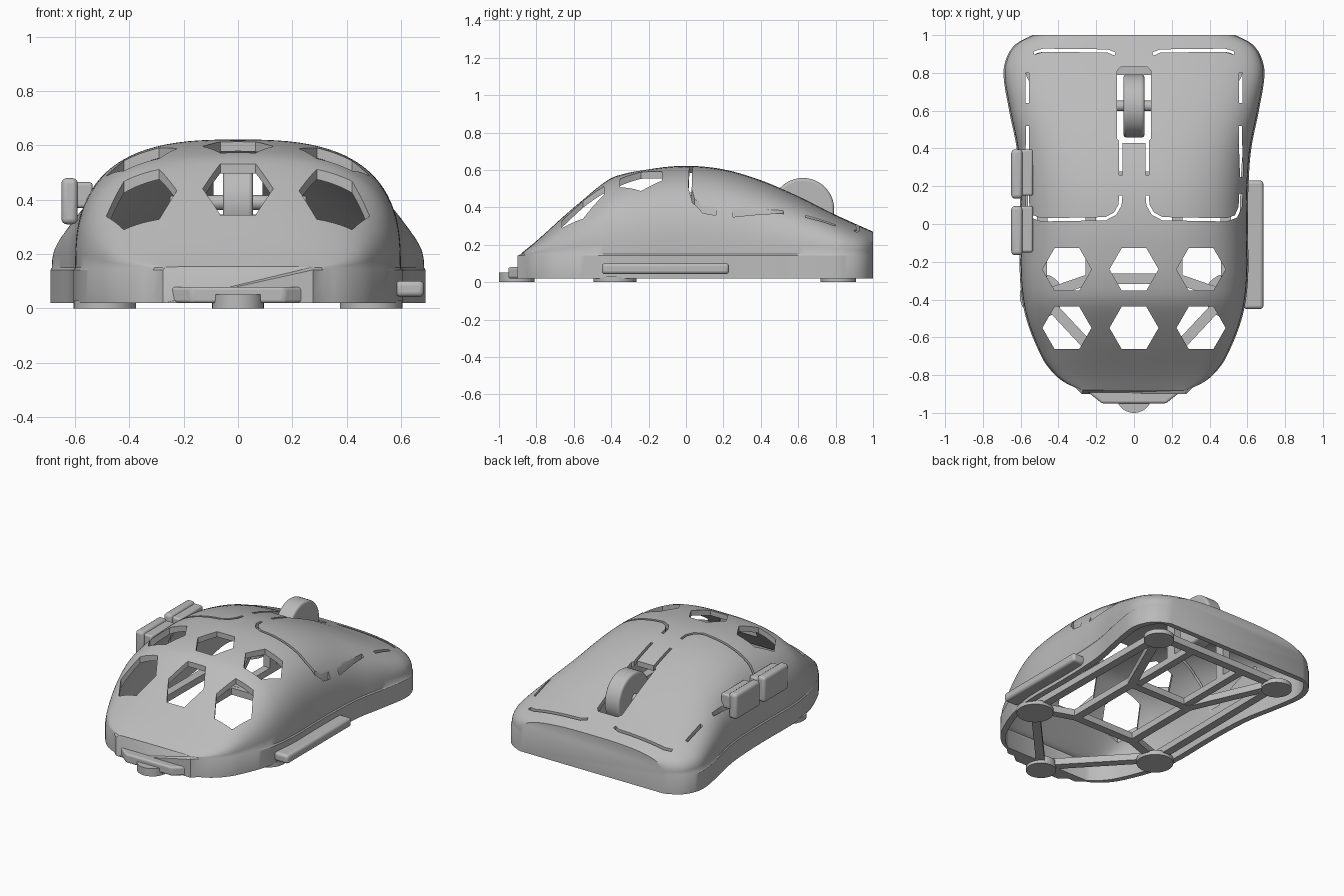
import bpy, bmesh, math
from mathutils import Vector

if "Cube" in bpy.data.objects:
    bpy.data.objects.remove(bpy.data.objects["Cube"])

grey = bpy.data.materials.new("plain_grey")
grey.use_nodes = True
grey.diffuse_color = (0.5, 0.5, 0.5, 1)
grey.node_tree.nodes["Principled BSDF"].inputs["Base Color"].default_value = (0.5, 0.5, 0.5, 1)


def finish(name, bm, bevel=0):
    bmesh.ops.recalc_face_normals(bm, faces=bm.faces)
    mesh = bpy.data.meshes.new(name)
    bm.to_mesh(mesh)
    bm.free()
    mesh.materials.append(grey)
    ob = bpy.data.objects.new(name, mesh)
    bpy.context.collection.objects.link(ob)
    if bevel:
        mod = ob.modifiers.new("rounding", "BEVEL")
        mod.width, mod.segments = bevel, 4
    return ob


def activate(ob):
    bpy.ops.object.select_all(action="DESELECT")
    ob.select_set(True)
    bpy.context.view_layer.objects.active = ob


def smooth(ob):
    activate(ob)
    bpy.ops.object.shade_smooth_by_angle(angle=math.radians(35))


def prism(name, outline, z0, z1, bevel=0):
    bm = bmesh.new()
    low = [bm.verts.new((x, y, z0)) for x, y in outline]
    high = [bm.verts.new((x, y, z1)) for x, y in outline]
    bm.faces.new(low)
    bm.faces.new(high)
    for i in range(len(low)):
        j = (i + 1) % len(low)
        bm.faces.new((low[i], low[j], high[j], high[i]))
    return finish(name, bm, bevel)


def box(name, x0, x1, y0, y1, z0, z1, bevel=0):
    return prism(name, [(x0, y0), (x1, y0), (x1, y1), (x0, y1)], z0, z1, bevel)


def strip(name, path, width, z0, z1):
    # constant-width band along a plan path
    pts = [Vector(p) for p in path]
    left, right = [], []
    for i, p in enumerate(pts):
        d = (pts[min(i + 1, len(pts) - 1)] - pts[max(i - 1, 0)]).normalized()
        n = Vector((-d.y, d.x)) * width / 2
        left.append(p + n)
        right.append(p - n)
    return prism(name, left + right[::-1], z0, z1)


def curve_at(keys, y):
    # smooth interpolation through key points
    def slope(i):
        a, b = keys[max(i - 1, 0)], keys[min(i + 1, len(keys) - 1)]
        return (b[1] - a[1]) / (b[0] - a[0])
    i = 0
    while i < len(keys) - 2 and y > keys[i + 1][0]:
        i += 1
    (ya, a), (yb, b) = keys[i], keys[i + 1]
    h = yb - ya
    t = (y - ya) / h
    return ((2*t**3 - 3*t*t + 1) * a + (t**3 - 2*t*t + t) * h * slope(i)
            + (3*t*t - 2*t**3) * b + (t**3 - t*t) * h * slope(i + 1))


# Shell: lofted sections, outer and inner skin joined at the bottom rim
HEIGHT = [(-.88, .155), (-.8, .22), (-.6, .4), (-.42, .545), (-.33, .58), (-.2, .605), (0, .622),
          (.2, .603), (.4, .545), (.6, .46), (.8, .36), (1, .27)]
WIDTH = [(-.88, .27), (-.84, .36), (-.78, .43), (-.7, .485), (-.5, .565), (-.3, .597), (0, .597),
         (.2, .6), (.4, .615), (.6, .655), (.8, .685), (.9, .66), (.96, .61), (1, .53)]
WALL, SEAM, FLOOR, STEPS, ARC = .035, .15, .02, 64, 48


def skin(bm, inset):
    rows = []
    for k in range(STEPS + 1):
        f = (1 - math.cos(math.pi * k / STEPS)) / 2
        f = .5 * f + .5 * k / STEPS
        y = -.88 + inset + f * (1.88 - 2 * inset)
        w = curve_at(WIDTH, y) - inset
        h = max(curve_at(HEIGHT, y) - inset - SEAM, .004)
        lip = 0 if inset else .006
        yl = y - .02 if k == 0 and not inset else y
        pts = [(w + lip, yl, FLOOR), (w + lip, yl, SEAM - .008)]
        for a in range(ARC + 1):
            t = math.pi * a / ARC
            c, s = math.cos(t), max(math.sin(t), 0)
            pts.append((math.copysign(abs(c) ** (2 / 2.8), c) * w, y, SEAM + h * s ** (2 / 2.8)))
        pts += [(-x, yy, z) for x, yy, z in pts[1::-1]]
        rows.append([bm.verts.new(p) for p in pts])
    for a, b in zip(rows, rows[1:]):
        for i in range(len(a) - 1):
            bm.faces.new((a[i], a[i + 1], b[i + 1], b[i]))
    for row in (rows[0], rows[-1]):
        bm.faces.new(row)
    return [r[0] for r in rows] + [r[-1] for r in rows[::-1]]


bm = bmesh.new()
outer, inner = skin(bm, 0), skin(bm, WALL)
for i in range(len(outer)):
    j = (i + 1) % len(outer)
    bm.faces.new((outer[i], outer[j], inner[j], inner[i]))
shell = finish("shell", bm)

# Cutters: hexagonal vents, wheel opening, button slits
cutters = []
for x in (-.355, 0, .355):
    for y in (-.24, -.55):
        hexagon = [(x + .13 * math.cos(a * math.pi / 3), y + .13 * math.sin(a * math.pi / 3)) for a in range(6)]
        cutters.append(prism("vent_cutter", hexagon, .2, 1))
opening = [(-.09, .45), (-.065, .43), (.065, .43), (.09, .45), (.09, .81), (.07, .83), (-.07, .83), (-.09, .81)]
cutters.append(prism("wheel_cutter", opening, .2, 1))
SLITS = [[(.07, .26), (.07, .46)],
         [(.1, .9), (.14, .916), (.48, .92), (.53, .905)],
         [(.57, .25), (.565, .39), (.563, .52)],
         [(.565, .64), (.565, .8)],
         [(.07, .15), (.074, .1), (.1, .055), (.15, .028), (.49, .022), (.54, .04), (.562, .09), (.566, .16)]]
for side in (-1, 1):
    for path in SLITS:
        cutters.append(strip("slit_cutter", [(side * x, y) for x, y in path], .017, .21, 1))
activate(shell)
for c in cutters:
    c.hide_render = True
    mod = shell.modifiers.new("cut", "BOOLEAN")
    mod.operation, mod.solver, mod.object = "DIFFERENCE", "EXACT", c
    bpy.ops.object.modifier_apply(modifier=mod.name)
    bpy.data.objects.remove(c)
smooth(shell)

# Scroll wheel and axle
def cylinder(name, radius, depth, place, axis="Z", bevel=0):
    bm = bmesh.new()
    bmesh.ops.create_cone(bm, cap_ends=True, segments=48, radius1=radius, radius2=radius, depth=depth)
    ob = finish(name, bm, bevel)
    ob.location = place
    if axis == "X":
        ob.rotation_euler.y = math.pi / 2
    if bevel:
        ob.modifiers["rounding"].limit_method = "ANGLE"
    smooth(ob)
    return ob


cylinder("scroll_wheel", .167, .11, (0, .625, .39), "X", .015)
cylinder("wheel_axle", .028, .5, (0, .625, .39), "X")

# Thumb buttons on the right side
for label, y in (("front", .265), ("rear", -.035)):
    smooth(box(label + "_thumb_button", -.65, -.59, y - .13, y + .13, .31, .48, .02))
    smooth(box(label + "_thumb_button_stem", -.61, -.535, y - .115, y + .13, .37, .465, .012))

# Side rail and rear tab
smooth(box("side_rail", .58, .685, -.45, .23, .043, .102, .018))
tab = prism("rear_tab", [(-.27, -.87), (-.2, -.925), (-.17, -.95), (.17, -.95), (.2, -.925), (.27, -.87)], .02, .08, .012)
smooth(tab)

# Feet and the open base frame
FEET = {"rear": (0, -.905), "mid_left": (.49, -.38), "mid_right": (-.49, -.38),
        "front_left": (.48, .815), "front_right": (-.48, .815)}
for label, (x, y) in FEET.items():
    height = .052 if label == "rear" else .03
    cylinder(label + "_foot", .095 if y < -.8 or y > 0 else .115, height, (x, y, height / 2))
NODES = {"mid_left": (.23, -.29), "mid_right": (-.23, -.29), "front_left": (.23, .25), "front_right": (-.23, .25)}
n, f = NODES, FEET
struts = [(f[k], n[k]) for k in n]
struts += [(n["mid_left"], n["mid_right"]), (n["front_left"], n["front_right"]),
           (n["mid_left"], n["front_left"]), (n["mid_right"], n["front_right"]),
           (f["rear"], f["mid_left"]), (f["rear"], f["mid_right"]), (f["front_left"], f["front_right"]),
           (f["mid_left"], f["front_left"]), (f["mid_right"], f["front_right"])]
for i, path in enumerate(struts):
    strip("frame_strut_%d" % (i + 1), path, .055, .02, .065)

# Posts carrying the wheel axle
for side, x in (("left", .2), ("right", -.2)):
    box(side + "_axle_post", x - .025, x + .025, .59, .66, .065, .42)
    strip(side + "_post_beam", [(x, .25), (x, .815)], .05, .022, .066)
